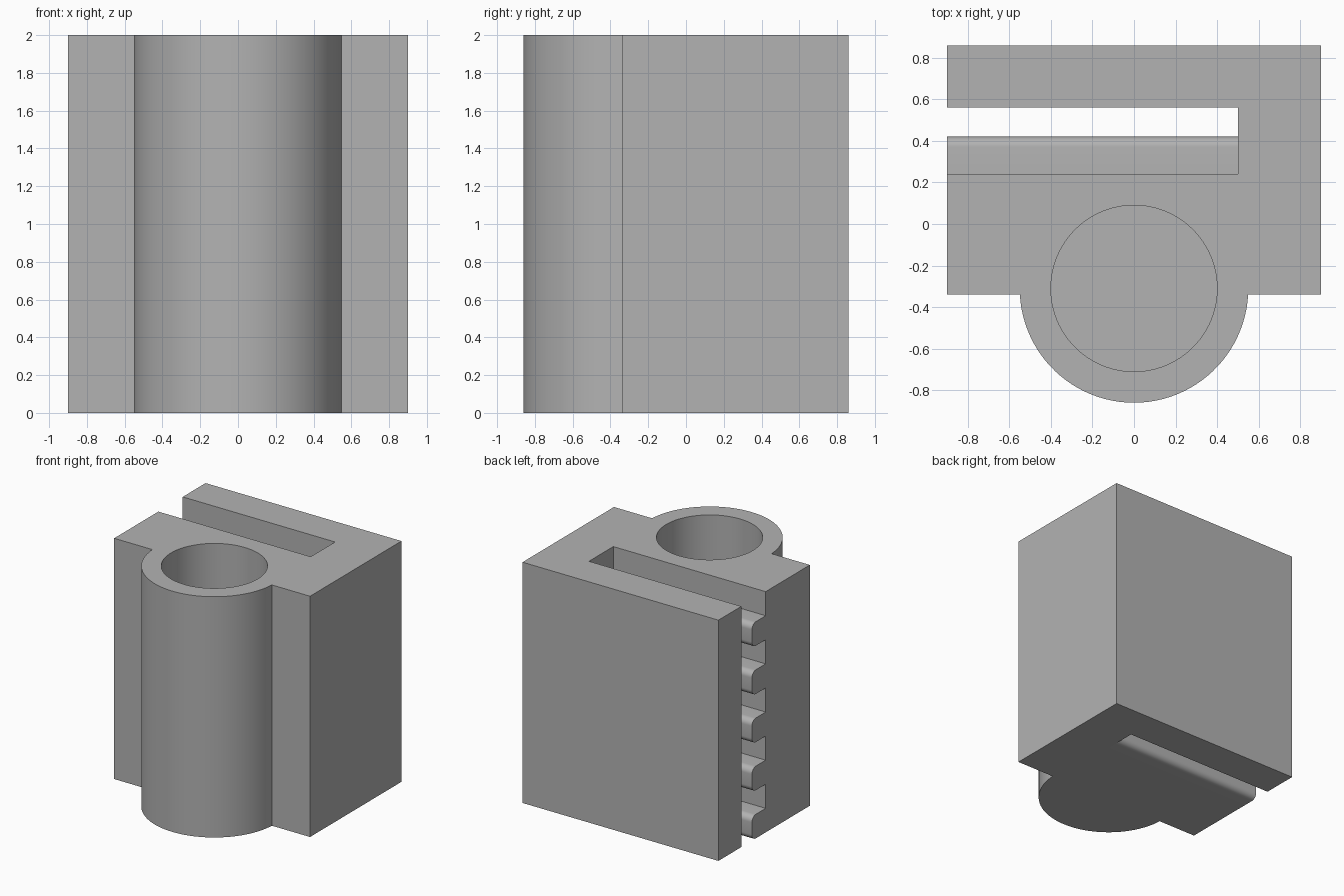
import bpy, bmesh
from math import sin, cos, asin, pi, radians
from mathutils import Vector

if "Cube" in bpy.data.objects:
    bpy.data.objects.remove(bpy.data.objects["Cube"])

HEIGHT = 2.0
BORE_Y, BORE_R, BOSS_R = -0.31, 0.4, 0.55
FRONT, BACK, SIDE = -0.34, 0.86, 0.9
SLOT_FRONT, SLOT_BACK, SLOT_END = 0.24, 0.56, 0.5

grey = bpy.data.materials.new("plain_grey")
grey.use_nodes = True
colour = (0.45, 0.45, 0.45, 1)
grey.diffuse_color = colour
grey.node_tree.nodes["Principled BSDF"].inputs["Base Color"].default_value = colour


def arc(cx, cy, r, start, end, steps):
    angles = [start + (end - start) * i / steps for i in range(steps + 1)]
    return [(cx + r * cos(a), cy + r * sin(a)) for a in angles]


def extrude(name, points, offset):
    """Solid prism from a flat loop of 3D points."""
    bm = bmesh.new()
    face = bm.faces.new([bm.verts.new(p) for p in points])
    result = bmesh.ops.extrude_face_region(bm, geom=[face], use_keep_orig=True)
    moved = [g for g in result["geom"] if isinstance(g, bmesh.types.BMVert)]
    bmesh.ops.translate(bm, verts=moved, vec=Vector(offset))
    bmesh.ops.recalc_face_normals(bm, faces=bm.faces)
    mesh = bpy.data.meshes.new(name)
    bm.to_mesh(mesh)
    bm.free()
    mesh.materials.append(grey)
    obj = bpy.data.objects.new(name, mesh)
    bpy.context.collection.objects.link(obj)
    return obj


def smooth(obj):
    bpy.ops.object.select_all(action="DESELECT")
    obj.select_set(True)
    bpy.context.view_layer.objects.active = obj
    bpy.ops.object.shade_smooth_by_angle(angle=radians(30))


# Clamp body: slotted block with a round boss on the front
dip = asin((FRONT - BORE_Y) / BOSS_R)
outline = [(SIDE, FRONT), (SIDE, BACK), (-SIDE, BACK), (-SIDE, SLOT_BACK),
           (SLOT_END, SLOT_BACK), (SLOT_END, SLOT_FRONT),
           (-SIDE, SLOT_FRONT), (-SIDE, FRONT)]
outline += arc(0, BORE_Y, BOSS_R, pi - dip, 2 * pi + dip, 48)
body = extrude("clamp_body", [(x, y, 0) for x, y in outline], (0, 0, HEIGHT))

# Blind bore down through the boss
circle = arc(0, BORE_Y, BORE_R, 0, 2 * pi, 96)[:-1]
cutter = extrude("bore_cutter", [(x, y, 0.2) for x, y in circle], (0, 0, HEIGHT))
cut = body.modifiers.new("bore", "BOOLEAN")
cut.operation, cut.solver, cut.object = "DIFFERENCE", "EXACT", cutter
bpy.context.view_layer.objects.active = body
bpy.ops.object.modifier_apply(modifier=cut.name)
bpy.data.objects.remove(cutter)
smooth(body)

# Belt teeth with rounded outer edges on the slot wall
TIP, THICK, ROUND = 0.42, 0.2, 0.05
for i in range(5):
    z = i * 0.4
    profile = [(SLOT_FRONT, z)]
    profile += arc(TIP - ROUND, z + ROUND, ROUND, -pi / 2, 0, 8)
    profile += arc(TIP - ROUND, z + THICK - ROUND, ROUND, 0, pi / 2, 8)
    profile += [(SLOT_FRONT, z + THICK)]
    tooth = extrude(f"belt_tooth_{i + 1}", [(-SIDE, y, h) for y, h in profile],
                    (SIDE + SLOT_END, 0, 0))
    smooth(tooth)
